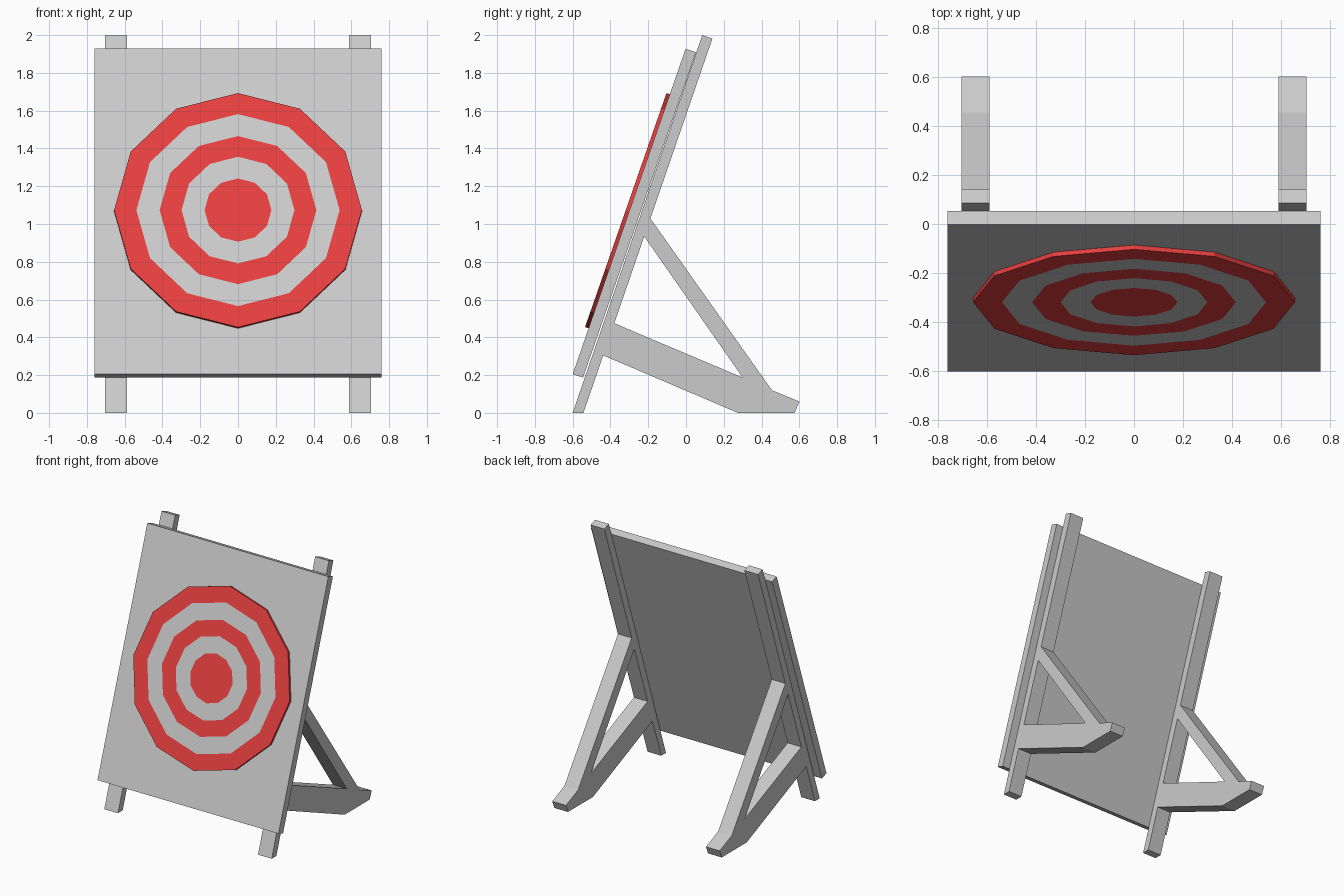
import bpy, bmesh
from math import sin, cos, pi
from mathutils import Vector

if "Cube" in bpy.data.objects:
    bpy.data.objects.remove(bpy.data.objects["Cube"])

RED, GREY = bpy.data.materials.new("red_paint"), bpy.data.materials.new("grey_paint")
RED.diffuse_color = (0.8, 0.05, 0.05, 1)
GREY.diffuse_color = (0.8, 0.8, 0.8, 1)


def finish(name, bm):
    bmesh.ops.recalc_face_normals(bm, faces=bm.faces)
    me = bpy.data.meshes.new(name)
    bm.to_mesh(me)
    bm.free()
    ob = bpy.data.objects.new(name, me)
    bpy.context.collection.objects.link(ob)
    return ob


def slab(name, profile, x0, x1, mirror=False):
    """Extrude a (y, z) side profile from x0 to x1."""
    bm = bmesh.new()
    face = bm.faces.new([bm.verts.new((x0, y, z)) for y, z in profile])
    ext = bmesh.ops.extrude_face_region(bm, geom=[face])["geom"]
    verts = [g for g in ext if isinstance(g, bmesh.types.BMVert)]
    bmesh.ops.translate(bm, verts=verts, vec=(x1 - x0, 0, 0))
    # extrusion keeps the starting face, so the slab is closed
    ob = finish(name, bm)
    if mirror:
        ob.modifiers.new("Mirror", "MIRROR")
    return ob


# Leaning board
slab("board", [(-0.6, 0.205), (-0.545, 0.187), (0.053, 1.909), (-0.002, 1.928)], -0.76, 0.76)

# Posts and rear supports, mirrored left and right
X0, X1 = 0.588, 0.703
slab("post", [(-0.6, 0), (-0.543, 0), (0.14, 1.982), (0.086, 2.0)], X0, X1, True)
slab("foot", [(-0.44, 0.305), (0.275, 0), (0.575, 0), (0.6, 0.06),
              (0.455, 0.12), (0.30, 0.187), (-0.381, 0.475)], X0, X1, True)
slab("diagonal_brace", [(-0.222, 0.935), (0.30, 0.187), (0.455, 0.12), (-0.189, 1.03)], X0, X1, True)

# Target disc: flush concentric 12-sided rings on the board plane
TILT = 0.335
up = Vector((0, sin(TILT), cos(TILT)))
out = Vector((0, -cos(TILT), sin(TILT)))
right = Vector((1, 0, 0))
centre = Vector((0, -0.3, 1.067))
SIDES = 12

bm = bmesh.new()


def loop(r, depth):
    return [bm.verts.new(centre + out * depth + right * (r * cos(2 * pi * i / SIDES))
                         + up * (r * sin(2 * pi * i / SIDES))) for i in range(SIDES)]


def bridge(a, b, slot):
    for i in range(SIDES):
        j = (i + 1) % SIDES
        bm.faces.new((a[i], a[j], b[j], b[i])).material_index = slot


loops = [loop(r, 0.02) for r in (0.656, 0.538, 0.415, 0.299, 0.177)]
back = loop(0.656, -0.005)
bm.faces.new(back)
bridge(back, loops[0], 0)
for k in range(4):
    bridge(loops[k], loops[k + 1], k % 2)
bm.faces.new(loops[4])
disc = finish("target_rings", bm)
disc.data.materials.append(RED)
disc.data.materials.append(GREY)

for m in bpy.data.materials:
    if m.users and not m.is_grease_pencil:
        m.use_nodes = True
        m.node_tree.nodes["Principled BSDF"].inputs["Base Color"].default_value = m.diffuse_color
